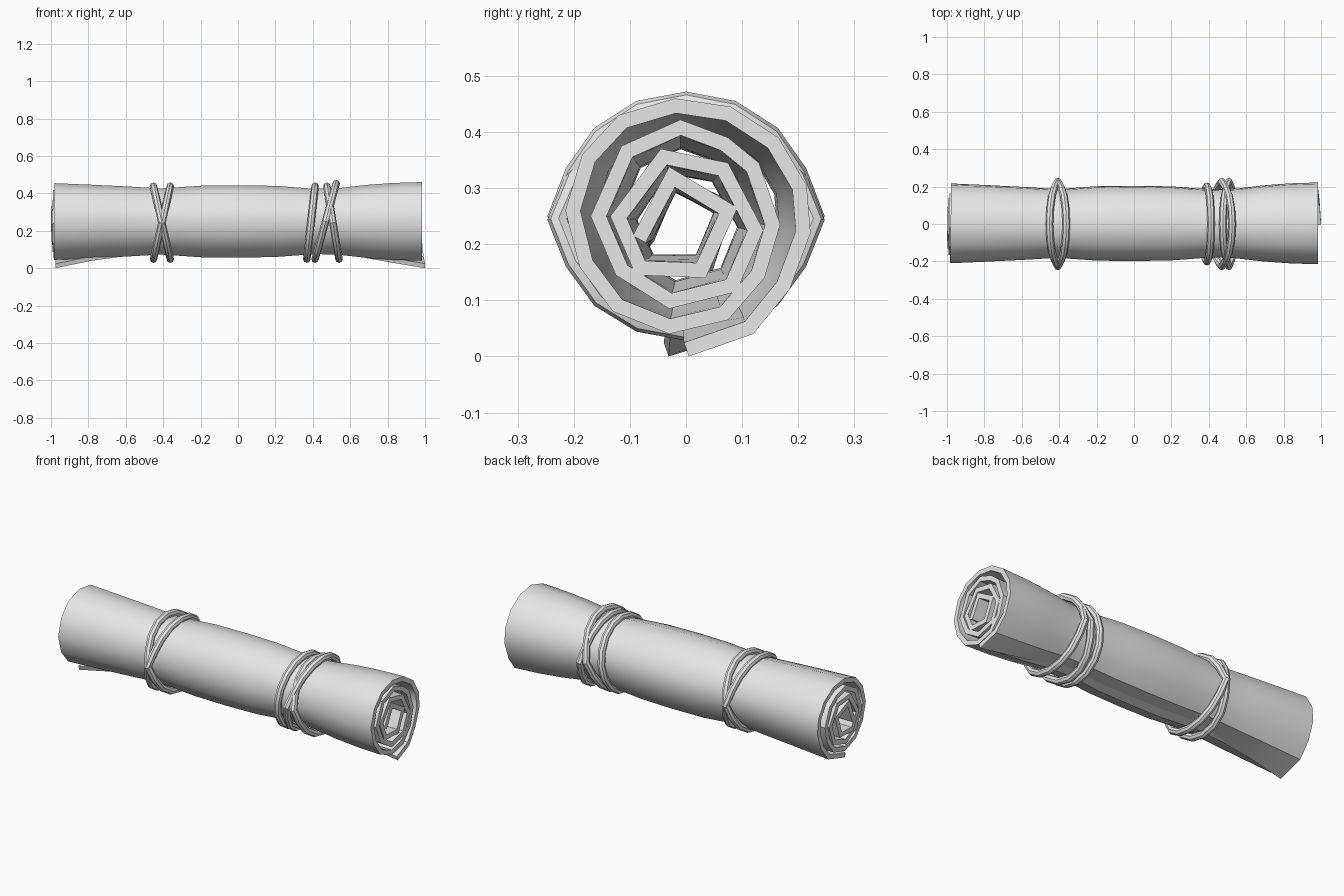
import bpy, bmesh, math
from mathutils import Vector

if "Cube" in bpy.data.objects:
    bpy.data.objects.remove(bpy.data.objects["Cube"])

mat = bpy.data.materials.new("pale grey")
mat.diffuse_color = (0.8, 0.8, 0.8, 1)
mat.use_nodes = True
mat.node_tree.nodes["Principled BSDF"].inputs["Base Color"].default_value = mat.diffuse_color


def grid_mesh(name, rows, close_rows=False, caps=False):
    """Skin rows of points; every row is a closed loop."""
    bm = bmesh.new()
    vs = [[bm.verts.new(p) for p in row] for row in rows]
    n, m = len(vs), len(vs[0])
    for i in range(n if close_rows else n - 1):
        a, b = vs[i], vs[(i + 1) % n]
        for j in range(m):
            k = (j + 1) % m
            bm.faces.new((a[j], a[k], b[k], b[j]))
    if caps:  # close both ends with a strip of quads between the two skins
        for row in (vs[0], vs[-1]):
            for j in range(m // 2 - 1):
                bm.faces.new((row[j], row[j + 1], row[m - 2 - j], row[m - 1 - j]))
    bmesh.ops.recalc_face_normals(bm, faces=bm.faces)
    me = bpy.data.meshes.new(name)
    bm.to_mesh(me)
    bm.free()
    ob = bpy.data.objects.new(name, me)
    bpy.context.collection.objects.link(ob)
    me.materials.append(mat)
    bpy.ops.object.select_all(action='DESELECT')
    ob.select_set(True)
    bpy.context.view_layer.objects.active = ob
    bpy.ops.object.shade_smooth_by_angle(angle=math.radians(32))
    return ob


# Rolled sheet: outer skin of the spiral section (y, z), loose edge first
spiral = [(0.005, 0.0), (0.12, 0.04), (0.185, 0.12), (0.222, 0.22), (0.215, 0.305),
          (0.165, 0.39), (0.08, 0.445), (-0.02, 0.46), (-0.12, 0.43), (-0.185, 0.36),
          (-0.215, 0.26), (-0.19, 0.16), (-0.13, 0.08), (-0.03, 0.04), (0.075, 0.065),
          (0.14, 0.14), (0.168, 0.235), (0.13, 0.345), (0.075, 0.39), (-0.01, 0.422), (-0.115, 0.375),
          (-0.17, 0.25), (-0.125, 0.145), (-0.03, 0.085), (0.09, 0.115), (0.138, 0.225),
          (0.075, 0.345), (-0.045, 0.37), (-0.135, 0.25), (-0.09, 0.145), (0.035, 0.14),
          (0.092, 0.265), (-0.03, 0.338), (-0.095, 0.215)]
pts = [Vector(p) for p in spiral]
THICK = 0.026
inner = []
for i, p in enumerate(pts):
    d0 = (p - pts[max(i - 1, 0)]).normalized()
    d1 = (pts[min(i + 1, len(pts) - 1)] - p).normalized()
    t = (d0 + d1).normalized()
    cosine = max(t.dot(d1 if d1.length else d0), 0.6)
    inner.append(p + Vector((-t.y, t.x)) * THICK / cosine)

# Stations along the roll with the girth at each (pinched under the ties)
stations = [(-1, 0.975), (-0.8, 0.935), (-0.6, 0.89), (-0.42, 0.84), (-0.2, 0.91), (0, 0.92),
            (0.2, 0.905), (0.42, 0.83), (0.55, 0.85), (0.7, 0.93), (0.85, 0.98), (1, 1.0)]
rows = []
for x, s in stations:
    row = []
    lift = 0.05 * (1 - abs(x) ** 3)  # loose edge hugs the roll except at its ends
    for skin in (list(enumerate(pts)), list(enumerate(inner))[::-1]):
        for i, p in skin:
            u = i / (len(pts) - 1)
            tw = 0.12 * u * (1 - x) / 2
            q = Vector((p.x, p.y - 0.25)) * s
            y = q.x * math.cos(tw) - q.y * math.sin(tw)
            z = q.x * math.sin(tw) + q.y * math.cos(tw) + 0.25
            if i == 0:
                z += lift - 0.25 * (1 - s) * (abs(x) > 0.9)
                y -= 0.018 * (1 - x)
            elif i == 1:
                z += lift * 0.2
            # the windings slide out slightly at the left end
            left, right = -0.975 - 0.025 * u, 1.0 - 0.015 * min(1, i / 2)
            row.append((left + (right - left) * (x + 1) / 2, y, z))
    rows.append(row)
grid_mesh("rolled_sheet", rows, caps=True)


# Cord ties: tilted loops around the roll
def cord(name, x_top, x_bottom, ry, rz, zc, kink, r=0.02, sides=8, segs=16):
    xm, dx = (x_top + x_bottom) / 2, (x_top - x_bottom) / 2
    loops = []
    for k in range(segs):
        a = 2 * math.pi * k / segs
        out = kink if k % (segs // 2) == 0 else 0  # bulge where cords cross
        c = Vector((xm + dx * math.sin(a), (ry + out) * math.cos(a), zc + rz * math.sin(a)))
        n = Vector((0, math.cos(a), math.sin(a)))
        tan = Vector((dx * math.cos(a), -ry * math.sin(a), rz * math.cos(a))).normalized()
        n = (n - tan * n.dot(tan)).normalized()
        b = tan.cross(n)
        loops.append([c + r * (n * math.cos(w) + b * math.sin(w))
                      for w in (2 * math.pi * j / sides for j in range(sides))])
    grid_mesh(name, loops, close_rows=True)


cord("left_cord_a", -0.452, -0.362, 0.212, 0.195, 0.243, 0.015)
cord("left_cord_b", -0.362, -0.452, 0.212, 0.195, 0.243, 0.015)
cord("right_cord_straight", 0.412, 0.368, 0.202, 0.195, 0.243, 0)
cord("right_cord_a", 0.475, 0.54, 0.212, 0.195, 0.243, 0.015)
cord("right_cord_b", 0.525, 0.412, 0.212, 0.202, 0.25, 0.015)
